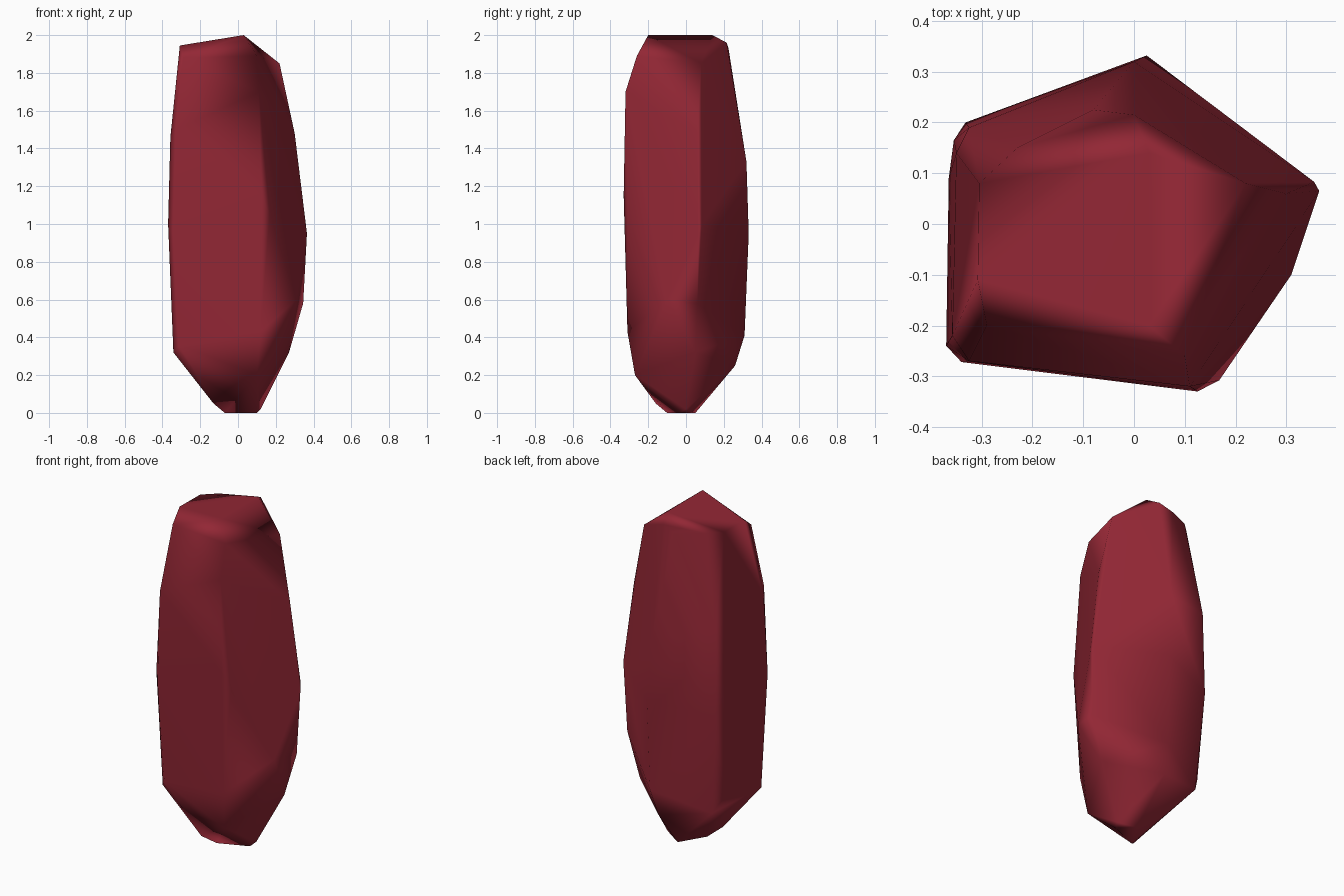
import bpy, bmesh, math

red = bpy.data.materials.new("deep red")
red.diffuse_color = (0.29, 0.02, 0.035, 1)

# Edge profiles of the five-sided crystal, each running from crown to foot
back_left = [(-.305, .08, 1.945), (-.23, .15, 1.945), (-.35, .14, 1.46), (-.325, .19, 1.4),
             (-.365, .09, 1.0), (-.355, .165, .98), (-.332, .2, .9), (-.345, .12, .4), (-.29, .17, .3)]
front_left = [(-.308, -.11, 1.945), (-.29, -.2, 1.88), (-.358, -.22, 1.46), (-.325, -.27, 1.5),
              (-.37, -.24, 1.0), (-.34, -.272, .95), (-.342, -.22, .32), (-.31, -.25, .36)]
front_right = [(.03, -.2, 2.0), (.1, -.26, 1.89), (.11, -.32, 1.7), (.125, -.33, 1.15),
               (.168, -.308, 1.05), (.12, -.31, .43), (.1, -.27, .2)]
right = [(.22, .08, 1.85), (.3, .06, 1.48), (.365, .065, .95), (.355, .083, 1.0),
         (.345, .06, .58), (.31, -.1, .6), (.27, .05, .32)]
back = [(.03, .14, 2.0), (0, .215, 1.96), (-.08, .225, 1.93), (0, .32, 1.33),
        (.025, .332, .95), (.02, .31, .41), (0, .26, .25)]
foot = [(-.07, -.1, 0), (.1, -.03, 0), (.12, 0, .02), (.02, .05, 0), (-.13, -.16, .05)]

# Crystal body: convex skin over the profiles
bm = bmesh.new()
for profile in (back_left, front_left, front_right, right, back, foot):
    for p in profile:
        bm.verts.new(p)
res = bmesh.ops.convex_hull(bm, input=bm.verts[:])
loose = [v for v in bm.verts if not v.link_faces]
bmesh.ops.delete(bm, geom=loose, context='VERTS')
bmesh.ops.recalc_face_normals(bm, faces=bm.faces[:])
for f in bm.faces:
    f.smooth = True
mesh = bpy.data.meshes.new("crystal")
bm.to_mesh(mesh)
bm.free()
mesh.materials.append(red)
crystal = bpy.data.objects.new("crystal", mesh)
bpy.context.collection.objects.link(crystal)

# Soft shading led by the large facets
wn = crystal.modifiers.new("facet normals", 'WEIGHTED_NORMAL')
wn.weight = 80
